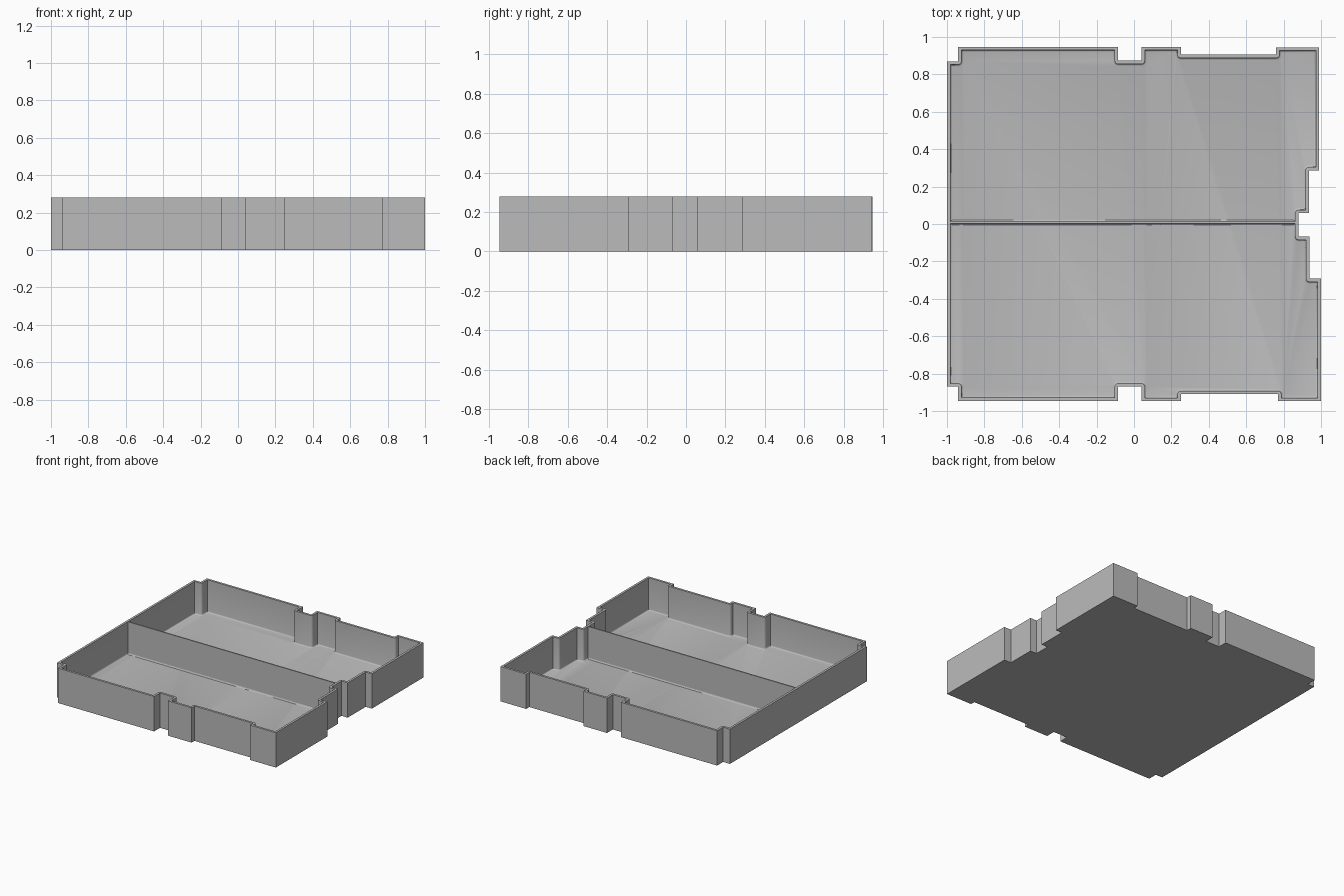
import bpy, bmesh, math
from mathutils import Vector

cube = bpy.data.objects.get("Cube")
if cube:
    bpy.data.objects.remove(cube)

HEIGHT, FLOOR, WALL, FILLET = 0.28, 0.02, 0.018, 0.01

grey = bpy.data.materials.new("plain grey")
grey.use_nodes = True
grey.diffuse_color = (0.5, 0.5, 0.5, 1)
grey.node_tree.nodes["Principled BSDF"].inputs["Base Color"].default_value = (0.5, 0.5, 0.5, 1)


def finish(name, bm):
    bmesh.ops.recalc_face_normals(bm, faces=bm.faces)
    mesh = bpy.data.meshes.new(name)
    bm.to_mesh(mesh)
    bm.free()
    mesh.materials.append(grey)
    obj = bpy.data.objects.new(name, mesh)
    bpy.context.collection.objects.link(obj)
    return obj


# Stepped outline, counter-clockwise from the front left corner notch
outline = [Vector(p) for p in [
    (-1, -.87), (-.94, -.87), (-.94, -.945), (-.085, -.945), (-.085, -.87), (.04, -.87),
    (.04, -.947), (.25, -.947), (.25, -.91), (.77, -.91), (.77, -.947), (1, -.947),
    (1, -.292), (.938, -.292), (.938, -.067), (.88, -.067), (.88, .058), (.935, .058),
    (.935, .287), (.99, .287), (.99, .945), (.76, .945), (.76, .905), (.25, .905),
    (.25, .947), (.04, .947), (.04, .873), (-.085, .873), (-.085, .947), (-.94, .947),
    (-.94, .87), (-1, .87)]]


def inset(points, dist, steps=4):
    """Inset the outline; corners that wrap a notch become arcs."""
    ring = []
    for i, p in enumerate(points):
        a = (p - points[i - 1]).normalized()
        b = (points[(i + 1) % len(points)] - p).normalized()
        na, nb = Vector((-a.y, a.x)), Vector((-b.y, b.x))
        if a.cross(b) > 0:
            ring.append(p + (na + nb) * dist)
        else:
            for k in range(steps + 1):
                t = k / steps * math.pi / 2
                ring.append(p + (na * math.cos(t) + nb * math.sin(t)) * dist)
    return ring


# Tray shell: outer bottom, outer rim, inner rim, then down into the fillet and floor
bm = bmesh.new()
layers = [(0, 0), (0, HEIGHT), (WALL, HEIGHT)]
for k in range(4):
    t = k / 3 * math.pi / 2
    layers.append((WALL + FILLET * (1 - math.cos(t)), FLOOR + FILLET * (1 - math.sin(t))))
rings = [[bm.verts.new((p.x, p.y, z)) for p in inset(outline, d)] for d, z in layers]
for low, high in zip(rings, rings[1:]):
    for i in range(len(low)):
        j = (i + 1) % len(low)
        bm.faces.new((low[i], low[j], high[j], high[i]))
bm.faces.new(rings[0])
bm.faces.new(rings[-1])
bmesh.ops.remove_doubles(bm, verts=bm.verts, dist=0.0001)
tray = finish("tray_shell", bm)
bpy.context.view_layer.objects.active = tray
tray.select_set(True)
bpy.ops.object.shade_smooth_by_angle(angle=math.radians(35))

# Divider: thin wall with a small fillet at its foot, lofted from a profile along x
bm = bmesh.new()
half, centre = 0.005, 0.008
side = [(half, HEIGHT), (half, FLOOR + FILLET), (half + FILLET * 0.3, FLOOR + FILLET * 0.3),
        (half + FILLET, FLOOR - 0.002)]
profile = side + [(-y, z) for y, z in reversed(side)]
ends = [[bm.verts.new((x, centre + y, z)) for y, z in profile]
        for x in (-1 + WALL, 0.88 - WALL)]
for i in range(len(profile)):
    j = (i + 1) % len(profile)
    bm.faces.new((ends[0][i], ends[0][j], ends[1][j], ends[1][i]))
for end in ends:
    bm.faces.new(end)
finish("divider", bm)
